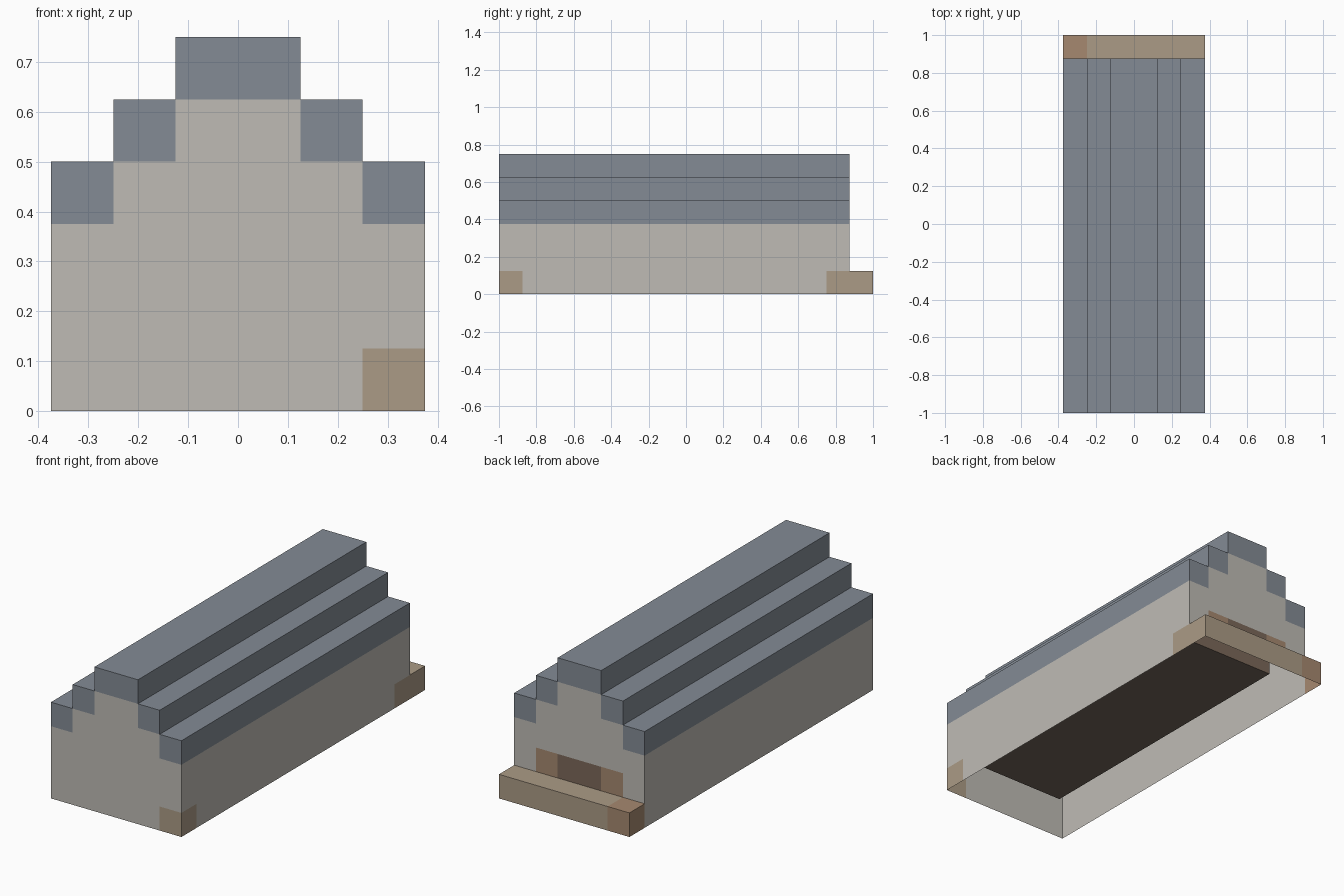
import bpy
import bmesh
from mathutils import Vector

if "Cube" in bpy.data.objects:
    bpy.data.objects.remove(bpy.data.objects["Cube"])

U = 0.125                      # one block
FRONT, WALL_BACK, BACK = -8, 7, 8   # positions along y, in blocks


def material(name, rgb):
    m = bpy.data.materials.new(name)
    m.diffuse_color = (*rgb, 1)
    m.use_nodes = True
    m.node_tree.nodes["Principled BSDF"].inputs["Base Color"].default_value = m.diffuse_color
    return m


STONE = material("stone", (0.52, 0.50, 0.46))
SLATE = material("slate", (0.23, 0.26, 0.30))
TIMBER = material("timber", (0.41, 0.33, 0.24))
WARM = material("warm_timber", (0.38, 0.25, 0.16))
DARK = material("dark_timber", (0.20, 0.14, 0.10))
FLOOR = material("floor", (0.17, 0.13, 0.105))


def rect(axis, at, a, b, side=1):
    """Rectangle across an axis at a block position; a and b are the spans
    of the other two axes in x, y, z order; side is the facing."""
    pts = []
    for p, q in ((a[0], b[0]), (a[1], b[0]), (a[1], b[1]), (a[0], b[1])):
        c = [p, q]
        c.insert(axis, at)
        pts.append(Vector(c) * U)
    normal = (pts[1] - pts[0]).cross(pts[2] - pts[1])
    return pts if normal[axis] * side > 0 else pts[::-1]


def part(name, mat, rects):
    bm = bmesh.new()
    for pts in rects:
        bm.faces.new([bm.verts.new(p) for p in pts])
    bmesh.ops.remove_doubles(bm, verts=bm.verts, dist=1e-5)
    me = bpy.data.meshes.new(name)
    bm.to_mesh(me)
    bm.free()
    me.materials.append(mat)
    ob = bpy.data.objects.new(name, me)
    bpy.context.collection.objects.link(ob)
    return ob


X, Y, Z = 0, 1, 2
run = (FRONT, WALL_BACK)
room = (FRONT + 1, WALL_BACK - 1)

# Stepped slate roof: treads, risers and gable-end blocks, mirrored in x
roof = [rect(Z, 6, (-1, 1), run)]
for y, side in ((FRONT, -1), (WALL_BACK, 1)):
    roof.append(rect(Y, y, (-1, 1), (5, 6), side))
for s in (-1, 1):
    for outer, z in ((3, 3), (2, 4), (1, 5)):
        roof.append(rect(X, s * outer, run, (z, z + 1), s))
        if outer > 1:
            span = sorted((s * outer, s * (outer - 1)))
            roof.append(rect(Z, z + 1, span, run))
            for y, side in ((FRONT, -1), (WALL_BACK, 1)):
                roof.append(rect(Y, y, span, (z, z + 1), side))
part("stepped_roof", SLATE, roof)

# Stone side walls (right one leaves room for timber corners)
part("left_wall", STONE, [rect(X, -3, run, (0, 3), -1)])
part("right_wall", STONE, [rect(X, 3, (-7, 6), (0, 1)),
                           rect(X, 3, run, (1, 3))])

# Gable walls
gable_top = (((-2, 2), (3, 4)), ((-1, 1), (4, 5)))
part("front_gable", STONE,
     [rect(Y, FRONT, a, b, -1) for a, b in
      (((-3, 2), (0, 1)), ((-3, 3), (1, 3))) + gable_top])
part("back_gable", STONE,
     [rect(Y, WALL_BACK, a, b) for a, b in
      (((-3, -2), (1, 2)), ((2, 3), (1, 2)), ((-3, 3), (2, 3))) + gable_top])

# Timber corner blocks flush with the stone
part("front_corner_block", TIMBER, [rect(Y, FRONT, (2, 3), (0, 1), -1),
                                    rect(X, 3, (-8, -7), (0, 1))])
part("back_corner_block", TIMBER, [rect(X, 3, (6, 7), (0, 1))])

# Doorway patch in the back gable
part("door", DARK, [rect(Y, WALL_BACK, (-1, 1), (1, 2))])
part("door_jambs", WARM, [rect(Y, WALL_BACK, (-2, -1), (1, 2)),
                          rect(Y, WALL_BACK, (1, 2), (1, 2))])

# Back step, open underneath, with a warmer end block
deep = (WALL_BACK, BACK)
part("back_step", TIMBER, [rect(Z, 1, (-2, 3), deep),
                           rect(Y, BACK, (-2, 3), (0, 1)),
                           rect(X, 3, deep, (0, 1))])
part("step_end_block", WARM, [rect(Z, 1, (-3, -2), deep),
                              rect(Y, BACK, (-3, -2), (0, 1)),
                              rect(X, -3, deep, (0, 1), -1)])

# Hollow room inside: floor, walls and stepped ceiling, facing inward
part("room_floor", FLOOR, [rect(Z, 1, (-2, 2), room)])
walls = [rect(Y, room[0], (-2, 2), (1, 4)),
         rect(Y, room[0], (-1, 1), (4, 5)),
         rect(Y, room[1], (-2, 2), (2, 4), -1),
         rect(Y, room[1], (-1, 1), (4, 5), -1)]
ceiling = [rect(Z, 5, (-1, 1), room, -1)]
for s in (-1, 1):
    walls.append(rect(X, s * 2, room, (1, 4), -s))
    ceiling.append(rect(X, s, room, (4, 5), -s))
    ceiling.append(rect(Z, 4, sorted((s, s * 2)), room, -1))
part("room_walls", STONE, walls)
part("room_ceiling", SLATE, ceiling)
part("room_door", DARK, [rect(Y, room[1], (-2, 2), (1, 2), -1)])
